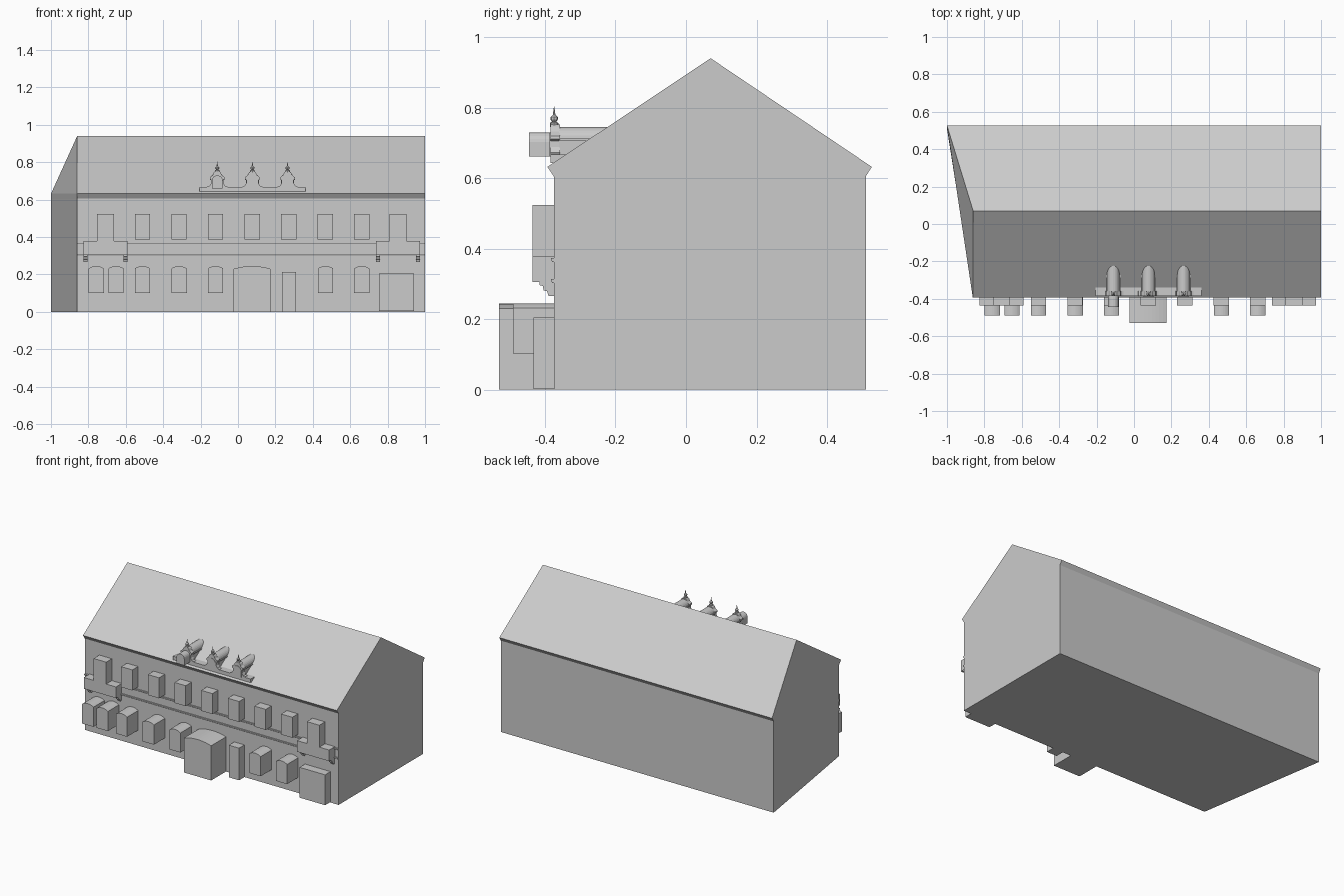
import bpy, bmesh, math

if "Cube" in bpy.data.objects:
    bpy.data.objects.remove(bpy.data.objects["Cube"])

stone = bpy.data.materials.new("pale_grey")
stone.diffuse_color = (0.6, 0.6, 0.6, 1)
stone.use_nodes = True
stone.node_tree.nodes["Principled BSDF"].inputs["Base Color"].default_value = stone.diffuse_color
WALL = -0.375


def finish(name, bm):
    bmesh.ops.recalc_face_normals(bm, faces=bm.faces)
    me = bpy.data.meshes.new(name)
    bm.to_mesh(me)
    bm.free()
    me.materials.append(stone)
    ob = bpy.data.objects.new(name, me)
    bpy.context.collection.objects.link(ob)
    return ob


def loft(name, a, b):
    """Solid between two matching loops of 3D points."""
    bm = bmesh.new()
    va = [bm.verts.new(p) for p in a]
    vb = [bm.verts.new(p) for p in b]
    n = len(a)
    bm.faces.new(va)
    bm.faces.new(vb[::-1])
    for i in range(n):
        j = (i + 1) % n
        bm.faces.new((va[i], vb[i], vb[j], va[j]))
    return finish(name, bm)


def prism_y(name, pts, y0, y1):
    return loft(name, [(x, y0, z) for x, z in pts], [(x, y1, z) for x, z in pts])


def prism_x(name, pts, x0, x1):
    return loft(name, [(x0, y, z) for y, z in pts], [(x1, y, z) for y, z in pts])


def box(name, x0, x1, y0, y1, z0, z1):
    return prism_y(name, [(x0, z0), (x1, z0), (x1, z1), (x0, z1)], y0, y1)


def arch(xc, half, z0, spring, top, n=10):
    """Rectangle with a segmental arch on top."""
    rise = top - spring
    r = (half * half + rise * rise) / (2 * rise)
    a = math.asin(min(1, half / r))
    pts = [(xc - half, z0), (xc + half, z0)]
    for i in range(n + 1):
        t = a - 2 * a * i / n
        pts.append((xc + r * math.sin(t), top - r + r * math.cos(t)))
    return pts


# main body and roof: left end runs at an angle, gable follows it
prof = [(-0.375, 0), (-0.375, 0.605), (-0.393, 0.632), (0.07, 0.94),
        (0.527, 0.632), (0.51, 0.605), (0.51, 0)]
left_x = [-0.86, -0.86, -0.862, -0.86, -1, -1, -1]
bm = bmesh.new()
L = [bm.verts.new((x, y, z)) for x, (y, z) in zip(left_x, prof)]
R = [bm.verts.new((1, y, z)) for y, z in prof]
bm.faces.new(R)
bm.faces.new((L[2], L[3], L[4]))
bm.faces.new((L[1], L[2], L[4], L[5]))
bm.faces.new((L[0], L[1], L[5], L[6]))
for i in range(7):
    j = (i + 1) % 7
    bm.faces.new((L[i], R[i], R[j], L[j]))
finish("house_body", bm)

# ground floor arched windows
for x in (-0.758, -0.652, -0.511, -0.315, -0.12, 0.468, 0.662):
    prism_y("arched_window", arch(x, 0.041, 0.102, 0.232, 0.245), -0.49, WALL + 0.02)

# entrances
prism_y("main_gate", arch(0.075, 0.099, 0, 0.23, 0.245), -0.53, WALL + 0.02)
box("side_door", 0.235, 0.31, -0.432, WALL + 0.02, 0, 0.213)
box("garage_door", 0.754, 0.941, -0.432, WALL + 0.02, 0.004, 0.205)

# upper windows
for i in range(7):
    x = -0.511 + i * 0.1955
    box("upper_window", x - 0.041, x + 0.041, -0.435, WALL + 0.02, 0.388, 0.524)

# string courses
for z in (0.302, 0.362):
    prism_x("string_course", [(WALL + 0.01, z), (WALL - 0.004, z), (WALL - 0.008, z + 0.007),
                              (WALL - 0.008, z + 0.012), (WALL + 0.01, z + 0.012)], -0.86, 1)

# balconies with door and stepped brackets
corbel = [(WALL + 0.01, 0.31), (-0.416, 0.31), (-0.416, 0.297), (-0.406, 0.294), (-0.404, 0.282),
          (-0.394, 0.279), (-0.39, 0.266), (WALL + 0.01, 0.266)]
for x in (-0.708, 0.855):
    box("balcony", x - 0.118, x + 0.118, -0.435, WALL + 0.02, 0.305, 0.379)
    box("balcony_door", x - 0.046, x + 0.046, -0.435, WALL + 0.02, 0.375, 0.524)
    for s in (-1, 1):
        prism_x("balcony_bracket", corbel, x + s * 0.107 - 0.01, x + s * 0.107 + 0.01)

# roof parapet
box("parapet", -0.207, 0.362, -0.385, -0.32, 0.643, 0.667)

# dormers
half = [(0.056, 0.66), (0.054, 0.669), (0.042, 0.673), (0.033, 0.688), (0.032, 0.705), (0.04, 0.711),
        (0.039, 0.72), (0.024, 0.732), (0.018, 0.746), (0.01, 0.752)]
finial = [(0.012, 0.745), (0.012, 0.757), (0.006, 0.76), (0.011, 0.767), (0.011, 0.773),
          (0.004, 0.779), (0.003, 0.785), (0.0005, 0.803)]
for k, x in enumerate((-0.111, 0.077, 0.265)):
    outline = [(x + a, z) for a, z in half] + [(x - a, z) for a, z in half[::-1]]
    prism_y("dormer_front", outline, -0.385, -0.357)
    prism_y("dormer_vault", arch(x, 0.034, 0.66, 0.712, 0.745, 12), -0.36, -0.2)
    for s in (-1, 1):
        box("dormer_eave", x + s * 0.035 - 0.004, x + s * 0.035 + 0.004,
            -0.36, -0.24, 0.705, 0.712)
    depth = -0.445 if k == 0 else -0.388
    prism_y("dormer_window", arch(x, 0.029, 0.661, 0.703, 0.73), depth, -0.37)
    # turned finial
    bm = bmesh.new()
    rings = [[bm.verts.new((x + r * math.cos(i * math.pi / 4), -0.374 + r * math.sin(i * math.pi / 4), z))
              for i in range(8)] for r, z in finial]
    for a, b in zip(rings, rings[1:]):
        for i in range(8):
            j = (i + 1) % 8
            bm.faces.new((a[i], a[j], b[j], b[i]))
    bm.faces.new(rings[0])
    bm.faces.new(rings[-1])
    finish("dormer_finial", bm)
